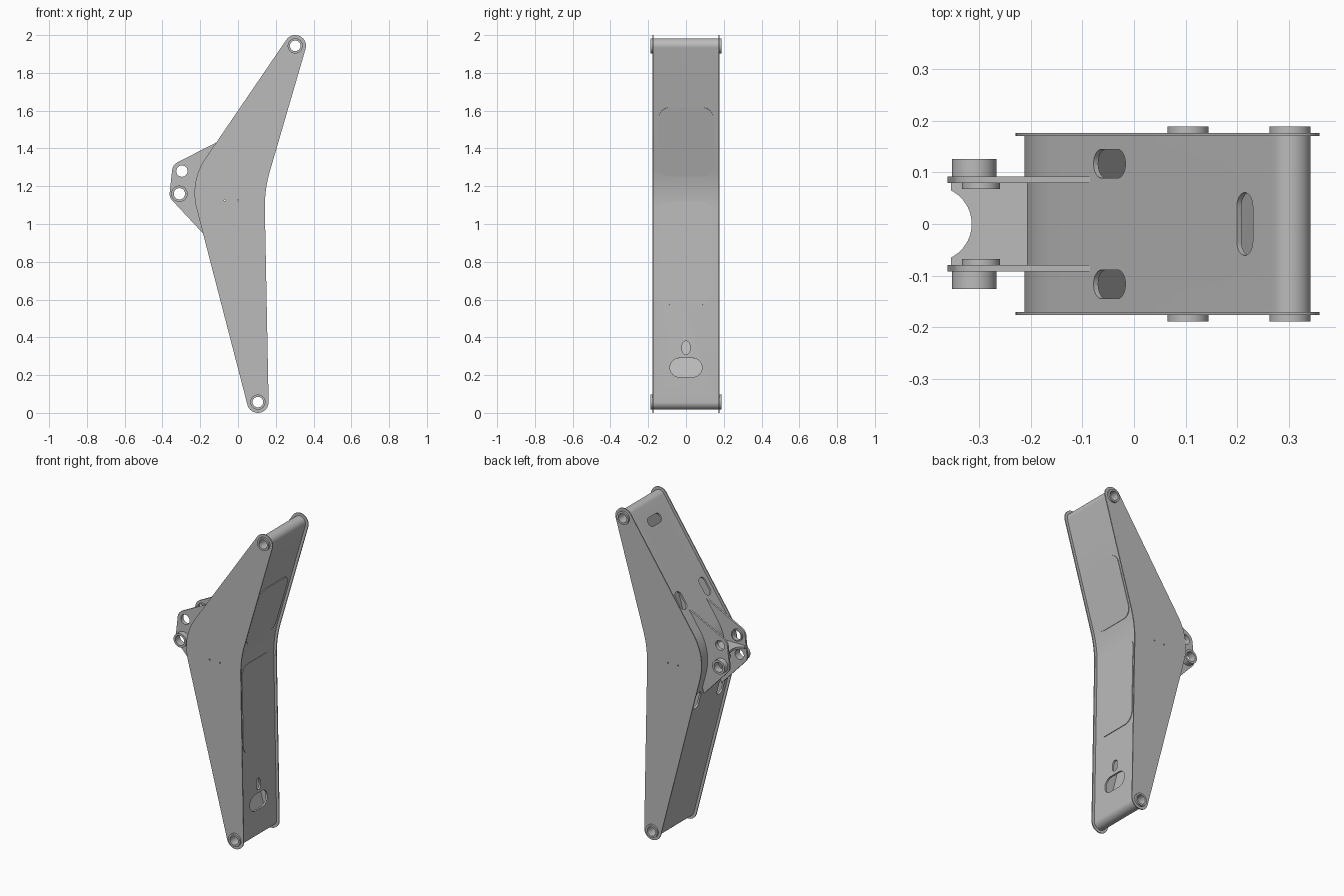
import bpy, bmesh, math
from mathutils import Matrix, Vector

cube = bpy.data.objects.get("Cube")
if cube:
    bpy.data.objects.remove(cube, do_unlink=True)

steel = bpy.data.materials.new("plain_steel_grey")
steel.use_nodes = True
GREY = (0.5, 0.5, 0.5, 1)
steel.diffuse_color = GREY
steel.node_tree.nodes["Principled BSDF"].inputs["Base Color"].default_value = GREY

# Side profile: u is x, v is z, depth runs along y
SIDE = Matrix(((1, 0, 0, 0), (0, 0, 1, 0), (0, 1, 0, 0), (0, 0, 0, 1)))
FLAT = Matrix.Identity(4)


def belt(circles, grow=0.0, steps=16):
    """Outline running tangent around circles; a negative radius bends inwards."""
    c = [(Vector((x, z)), r + grow) for x, z, r in circles]
    normals = []
    for i, (p, r) in enumerate(c):
        q, s = c[(i + 1) % len(c)]
        d = q - p
        normals.append(math.atan2(d.y, d.x) - math.acos((r - s) / d.length))
    points = []
    for i, (p, r) in enumerate(c):
        start = normals[i - 1]
        sweep = (normals[i] - start + math.pi) % math.tau - math.pi
        n = steps if abs(r) > 0.001 else 0
        for k in range(n + 1):
            a = start + sweep * k / max(n, 1)
            points.append(p + r * Vector((math.cos(a), math.sin(a))))
    return points


def circle(x, z, r, n=40):
    return [Vector((x + r * math.cos(math.tau * k / n), z + r * math.sin(math.tau * k / n)))
            for k in range(n)]


def rounded(w, h, r):
    x, y = w / 2 - r, h / 2 - r
    return belt([(x, -y, r), (x, y, r), (-x, y, r), (-x, -y, r)], steps=8)


def extrude(name, outer, lo, hi, matrix=SIDE, inner=None):
    """Extrude an outline, or the band between two outlines."""
    bm = bmesh.new()
    loops = [[bm.verts.new(matrix @ Vector((p.x, p.y, w))) for p in ring]
             for ring in (outer, inner) if ring for w in (lo, hi)]
    pairs = [(0, 1)]
    if inner:
        pairs = [(0, 1), (1, 3), (3, 2), (2, 0)]
    else:
        bm.faces.new(loops[0])
        bm.faces.new(loops[1])
    for a, b in pairs:
        n = len(loops[a])
        for i in range(n):
            j = (i + 1) % n
            bm.faces.new((loops[a][i], loops[a][j], loops[b][j], loops[b][i]))
    bmesh.ops.recalc_face_normals(bm, faces=bm.faces)
    mesh = bpy.data.meshes.new(name)
    bm.to_mesh(mesh)
    bm.free()
    mesh.materials.append(steel)
    obj = bpy.data.objects.new(name, mesh)
    bpy.context.collection.objects.link(obj)
    return obj


def activate(obj):
    bpy.ops.object.select_all(action='DESELECT')
    obj.select_set(True)
    bpy.context.view_layer.objects.active = obj


def cut(obj, cutters):
    activate(obj)
    for c in cutters:
        c.hide_render = True
        m = obj.modifiers.new("hole", 'BOOLEAN')
        m.operation, m.solver, m.object = 'DIFFERENCE', 'EXACT', c
        bpy.ops.object.modifier_apply(modifier=m.name)
        bpy.data.objects.remove(c, do_unlink=True)


def drill(obj, holes):
    cut(obj, [extrude("drill", circle(x, z, r), -1, 1) for x, z, r in holes])


def tube(name, x, z, r, bore, lo, hi):
    return extrude(name, circle(x, z, r), lo, hi, inner=circle(x, z, bore))


# Main arm: bottom pivot, inner bend, top pivot, outer bend
BOTTOM, TOP = (0.105, 0.057), (0.303, 1.943)
ARM = [(*BOTTOM, 0.057), (0.812, 1.092, -0.67), (*TOP, 0.057), (0.09, 1.164, 0.32)]
BORE, INSET, WALL = 0.028, -0.017, 0.011
skin = belt(ARM, INSET)


def on_skin(z, side, y=0.0):
    """Frame on the box wall at a height: u across, v along, depth outwards."""
    for p, q in zip(skin, skin[1:] + skin[:1]):
        if (q.y - p.y) * side > 0 and min(p.y, q.y) <= z <= max(p.y, q.y):
            hit = p.lerp(q, (z - p.y) / (q.y - p.y))
            d = (q - p).normalized()
            v, n = Vector((d.x, 0, d.y)), Vector((d.y, 0, -d.x))
            m = Matrix((v.cross(n), v, n)).transposed().to_4x4()
            m.translation = (hit.x, y, hit.y)
            return m


# Box web wrapped between the side plates
box = extrude("box_web", skin, -0.172, 0.172, inner=belt(ARM, INSET - WALL))
slots = [  # height, wall side, y, width, length
    (0.24, 1, 0, 0.17, 0.1), (0.345, 1, 0, 0.04, 0.07), (1.885, -1, 0, 0.122, 0.055)]
for y in (-0.117, 0.117):
    slots += [(1.5, -1, y, 0.056, 0.11), (0.91, -1, y, 0.056, 0.11)]
cut(box, [extrude("slot", rounded(w, h, min(w, h) * 0.495), -0.03, 0.03, on_skin(z, s, y))
          for z, s, y, w, h in slots])

# Thin doubler panels on the inner-bend walls
for name, lo, hi in (("lower_panel", 0.58, 1.11), ("upper_panel", 1.25, 1.62)):
    extrude(name, rounded(0.29, (hi - lo) * 1.03, 0.06), -0.003, 0.004,
            on_skin((lo + hi) / 2, 1))

# Side plates with pivot bores and two tiny pilot holes
for name, s in (("front", -1), ("back", 1)):
    lo, hi = sorted((s * 0.171, s * 0.177))
    plate = extrude(name + "_side_plate", belt(ARM), lo, hi)
    drill(plate, [(*BOTTOM, BORE), (*TOP, BORE), (-0.07, 1.125, 0.004), (0, 1.125, 0.004)])

# Pivot sleeves running right through the arm
for name, p in (("bottom_sleeve", BOTTOM), ("top_sleeve", TOP)):
    tube(name, *p, 0.04, BORE, -0.189, 0.189)

# Link bracket: two ears with bosses, joined by a notched web
UPPER, LOWER = (-0.297, 1.28), (-0.31, 1.16)
EAR = [(*UPPER, 0.052), (*LOWER, 0.052), (-0.185, 0.95, 0), (-0.085, 1.447, 0)]
for name, s in (("front", -1), ("back", 1)):
    lo, hi = sorted((s * 0.08, s * 0.092))
    ear = extrude(name + "_ear", belt(EAR), lo, hi)
    drill(ear, [(*UPPER, 0.03), (*LOWER, 0.03)])
    lo, hi = sorted((s * 0.091, s * 0.126))
    tube(name + "_outer_boss", *LOWER, 0.043, 0.03, lo, hi)
    lo, hi = sorted((s * 0.068, s * 0.081))
    tube(name + "_inner_boss", *UPPER, 0.037, 0.03, lo, hi)

notch = [Vector((-0.388 + 0.073 * math.cos(a), 0.073 * math.sin(a)))
         for a in (math.radians(63 - 126 * k / 24) for k in range(25))]
ends = [Vector(p) for p in ((-0.355, -0.081), (-0.205, -0.081), (-0.205, 0.081), (-0.355, 0.081))]
extrude("bracket_web", notch + ends, 1.212, 1.226, FLAT)

# Smooth the curved walls, keep plate edges crisp
for obj in bpy.context.collection.objects:
    if obj.type == 'MESH' and steel.name in obj.data.materials:
        activate(obj)
        bpy.ops.object.shade_smooth_by_angle(angle=math.radians(30))
